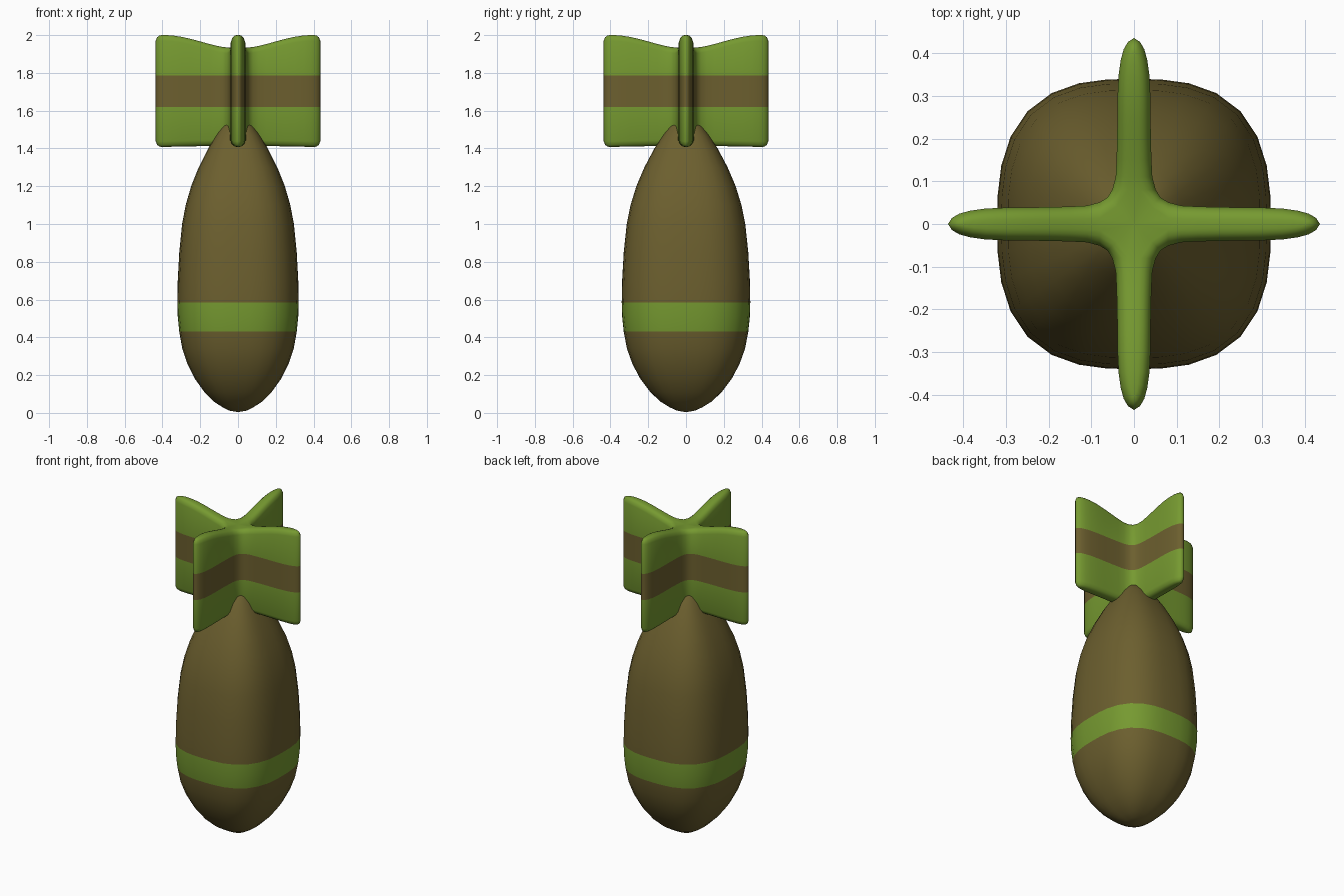
import bpy, bmesh, math

if "Cube" in bpy.data.objects:
    bpy.data.objects.remove(bpy.data.objects["Cube"])


def material(name, rgb):
    m = bpy.data.materials.new(name)
    m.diffuse_color = (*rgb, 1)
    m.use_nodes = True
    m.node_tree.nodes["Principled BSDF"].inputs["Base Color"].default_value = m.diffuse_color
    return m


BROWN = material("olive_brown", (0.15, 0.115, 0.028))
GREEN = material("leaf_green", (0.18, 0.32, 0.03))


def bridge(bm, a, b, mat):
    n = len(a)
    for i in range(n):
        j = (i + 1) % n
        bm.faces.new((a[i], a[j], b[j], b[i])).material_index = mat


def fan(bm, ring, centre, mat):
    c = bm.verts.new(centre)
    for i in range(len(ring)):
        bm.faces.new((ring[i], ring[(i + 1) % len(ring)], c)).material_index = mat


def finish(bm, name, mats):
    bmesh.ops.recalc_face_normals(bm, faces=bm.faces)
    me = bpy.data.meshes.new(name)
    bm.to_mesh(me)
    bm.free()
    ob = bpy.data.objects.new(name, me)
    bpy.context.collection.objects.link(ob)
    for m in mats:
        me.materials.append(m)
    for p in me.polygons:
        p.use_smooth = True
    return ob


# Casing: rounded-square sections along a teardrop profile (z, half width)
PROFILE = [(0.012, 0.045), (0.03, 0.082), (0.06, 0.128), (0.11, 0.178),
           (0.18, 0.228), (0.26, 0.268), (0.34, 0.295), (0.43, 0.311),
           (0.51, 0.319), (0.585, 0.321), (0.7, 0.319), (0.85, 0.311),
           (1.0, 0.296), (1.1, 0.277), (1.2, 0.248), (1.3, 0.208),
           (1.4, 0.158), (1.47, 0.116), (1.52, 0.082), (1.55, 0.05)]
SEG = 32
EXP = 2 / 2.75


def spow(v):
    return math.copysign(abs(v) ** EXP, v)


def section(bm, z, r):
    angles = [math.tau * i / SEG for i in range(SEG)]
    ring = []
    for a in angles:
        # radial spacing on the superellipse keeps the segments even
        c, s = math.cos(a), math.sin(a)
        k = (abs(c) ** (2 / EXP) + abs(s) ** (2 / EXP)) ** (-EXP / 2)
        ring.append(bm.verts.new((r * k * c, r * 1.06 * k * s, z)))
    return ring


bm = bmesh.new()
rings = [section(bm, z, r) for z, r in PROFILE]
for (z, _), a, b in zip(PROFILE, rings, rings[1:]):
    bridge(bm, a, b, 1 if 0.42 < z < 0.58 else 0)
fan(bm, rings[0], (0, 0, 0.004), 0)
fan(bm, rings[-1], (0, 0, 1.565), 0)
finish(bm, "casing", [BROWN, GREEN])

# Tail fins: one cross-shaped solid, arm stations (radius, half thickness)
ARM = [(0.08, 0.051), (0.11, 0.043), (0.15, 0.041), (0.2, 0.0395), (0.25, 0.039),
       (0.3, 0.0385), (0.35, 0.036), (0.385, 0.031), (0.41, 0.024), (0.427, 0.014)]
TIP = 0.436
FILLET = 0.088
N = len(ARM)


def z_top(r):
    return 1.93 + 0.035 * (1 - math.cos(math.pi * min(r / 0.39, 1)))


def z_bottom(r):
    return 1.416 - 0.008 * min(r / 0.4, 1)


def cross(bm, zfun, inset):
    ring = []
    k = 1 - inset / 0.042
    for arm in range(4):
        ca, sa = [(1, 0), (0, 1), (-1, 0), (0, -1)][arm]
        f = (FILLET - inset) * math.sqrt(0.5)
        pts = [(f, -f)]
        pts += [(r, -h * k) for r, h in ARM] + [(TIP, 0)]
        pts += [(r, h * k) for r, h in reversed(ARM)]
        for x, y in pts:
            x -= inset * (max(x, 0) / TIP) ** 8
            ring.append(bm.verts.new((x * ca - y * sa, x * sa + y * ca, zfun(x))))
    return ring


def cap(bm, ring, z):
    size = 2 * N + 2
    inner = []
    for arm in range(4):
        o = arm * size
        right = ring[o + 1:o + 1 + N]
        left = ring[o + 2 + N:o + size][::-1]
        for i in range(N - 1):
            bm.faces.new((right[i], right[i + 1], left[i + 1], left[i]))
        bm.faces.new((right[-1], ring[o + 1 + N], left[-1]))
        inner += [ring[o], right[0], left[0]]
    fan(bm, inner, (0, 0, z), 0)


RIM = [(0.0, 0.030), (0.003, 0.019), (0.011, 0.008), (0.03, 0.0)]  # (drop, inset)
bm = bmesh.new()
layers = [cross(bm, lambda r, d=d: z_bottom(r) + d, i) for d, i in RIM]
layers += [cross(bm, lambda r, z=z: z, 0) for z in (1.62, 1.785)]
layers += [cross(bm, lambda r, d=d: z_top(r) - d, i) for d, i in reversed(RIM)]
for i, (a, b) in enumerate(zip(layers, layers[1:])):
    bridge(bm, a, b, 1 if i == len(RIM) else 0)
cap(bm, layers[0], 1.416)
cap(bm, layers[-1], 1.93)
finish(bm, "tail_fins", [GREEN, BROWN])
